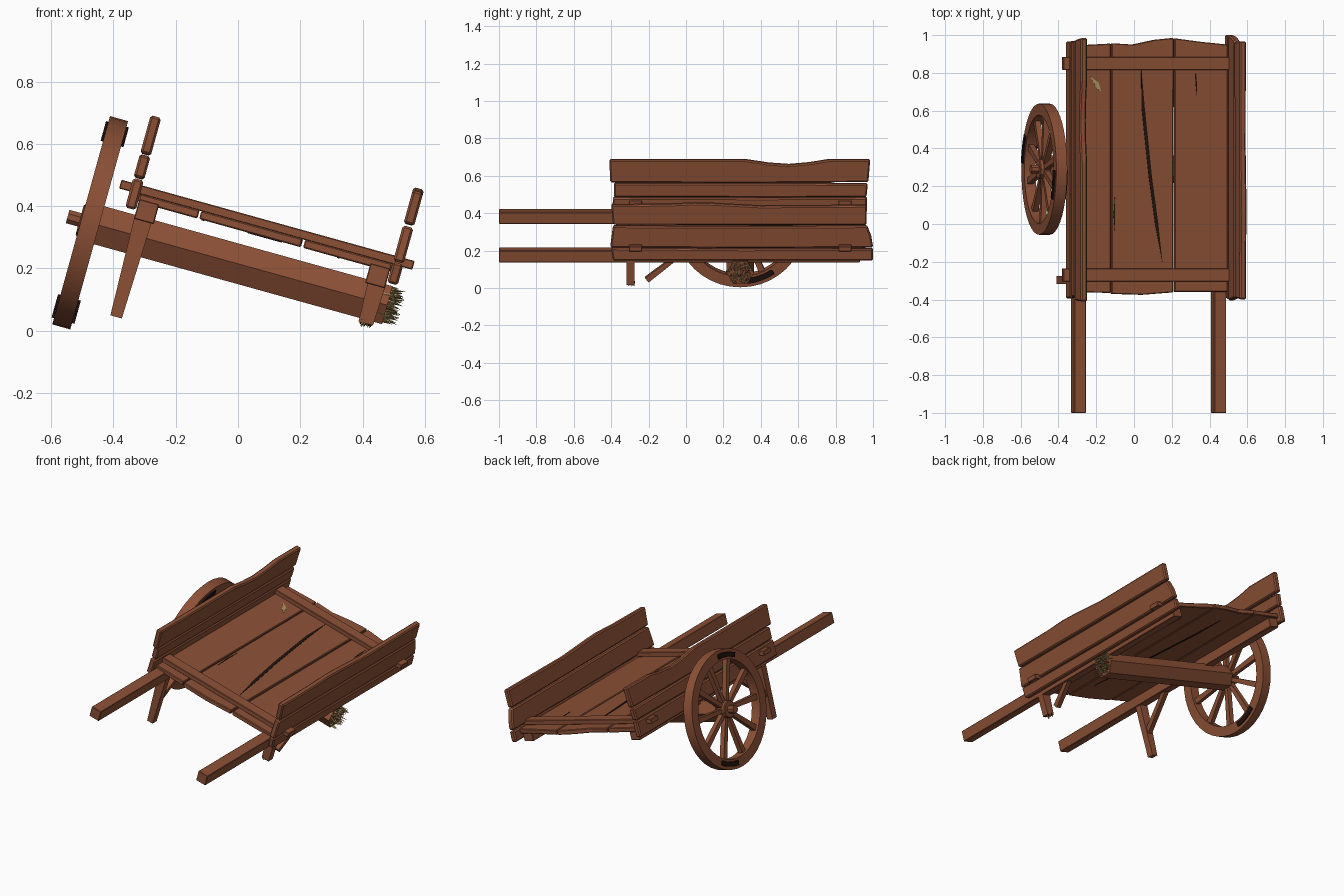
import bpy, bmesh, math, random
from mathutils import Matrix, Vector

if "Cube" in bpy.data.objects:
    bpy.data.objects.remove(bpy.data.objects["Cube"])

random.seed(4)
TILT = Matrix.Rotation(math.radians(15.5), 4, 'Y')   # cart leans on its broken side


def material(name, rgb):
    m = bpy.data.materials.new(name)
    m.diffuse_color = (*rgb, 1)
    m.use_nodes = True
    m.node_tree.nodes["Principled BSDF"].inputs["Base Color"].default_value = m.diffuse_color
    return m


WOOD = material("brown_wood", (0.262, 0.080, 0.037))
STRAW = material("pale_splinter", (0.42, 0.31, 0.12))
DARK = material("dark_crack", (0.014, 0.006, 0.004))


def finish(name, bm, mat, bevel=0.0):
    bmesh.ops.recalc_face_normals(bm, faces=bm.faces)
    me = bpy.data.meshes.new(name)
    bm.to_mesh(me)
    bm.free()
    me.transform(TILT)
    me.materials.append(mat)
    ob = bpy.data.objects.new(name, me)
    bpy.context.collection.objects.link(ob)
    if bevel:
        b = ob.modifiers.new("bevel", 'BEVEL')
        b.width, b.segments, b.limit_method = bevel, 1, 'ANGLE'
        b.angle_limit = math.radians(40)
    return ob


def prism(name, pts, axis, lo, hi, mat=WOOD, bevel=0.0):
    """Extrude a 2D outline along an axis, from lo to hi."""
    put = {'x': lambda p, t: (t, p[0], p[1]),
           'y': lambda p, t: (p[0], t, p[1]),
           'z': lambda p, t: (p[0], p[1], t)}[axis]
    bm = bmesh.new()
    a = [bm.verts.new(put(p, lo)) for p in pts]
    b = [bm.verts.new(put(p, hi)) for p in pts]
    bm.faces.new(a)
    bm.faces.new(b)
    n = len(pts)
    for i in range(n):
        bm.faces.new((a[i], a[(i + 1) % n], b[(i + 1) % n], b[i]))
    return finish(name, bm, mat, bevel)


def box(name, x, y, z, mat=WOOD, bevel=0.0):
    return prism(name, [(x[0], z[0]), (x[1], z[0]), (x[1], z[1]), (x[0], z[1])], 'y', *y, mat, bevel)


def circle(r, n, phase=0.0, c=(0, 0)):
    return [(c[0] + r * math.cos(phase + i * math.tau / n),
             c[1] + r * math.sin(phase + i * math.tau / n)) for i in range(n)]


def strip(name, path, w, z):
    """Thin dark crack plate that tapers to a point at both ends."""
    mid = path[1:-1]
    pts = [path[0]] + [(x + w, y) for x, y in mid] + [path[-1]] + [(x - w, y) for x, y in reversed(mid)]
    return prism(name, pts, 'z', *z, DARK)


def splinters(name, count, base, spread, direction, length, mat):
    """Cluster of thin random spikes."""
    bm = bmesh.new()
    for _ in range(count):
        off = Vector([random.uniform(-s, s) for s in spread])
        if spread[0] == 0 and off.length > spread[1]:
            off *= spread[1] / off.length
        d = Vector(direction) + Vector([random.uniform(-.18, .18) for _ in range(3)])
        L = random.uniform(*length)
        rot = d.to_track_quat('Z', 'Y').to_matrix().to_4x4()
        m = Matrix.Translation(Vector(base) + off) @ rot @ Matrix.Translation((0, 0, L / 2))
        bmesh.ops.create_cone(bm, cap_ends=True, segments=4, radius1=0.008, radius2=0, depth=L, matrix=m)
    return finish(name, bm, mat)


# Floor planks, with slightly uneven ends
prism("floor_plank_left", [(-.42, -.36), (-.222, -.365), (-.222, .955), (-.42, .945)], 'z', .312, .340, bevel=.004)
prism("floor_plank_middle", [(-.216, -.37), (-.05, -.375), (.121, -.362), (.123, .985), (.02, .975),
                             (-.1, .95), (-.216, .957)], 'z', .312, .340, bevel=.004)
prism("floor_plank_right", [(.13, -.36), (.42, -.36), (.42, .95), (.27, .965), (.13, .983)], 'z', .312, .340, bevel=.004)

# Cracks in the floor
for z in ((.3395, .342), (.310, .3125)):
    strip("floor_crack", [(-.055, .83), (-.045, .62), (-.005, .25), (.03, 0), (.061, -.2)], .009, z)
    strip("floor_crack_small", [(-.2, .14), (-.203, .05), (-.198, -.06)], .004, z)
    strip("floor_crack_right", [(.245, .8), (.248, .74), (.25, .68)], .004, z)
prism("floor_straw_patch", [(-.335, .78), (-.29, .75), (-.275, .7), (-.3, .72)], 'z', .3395, .342, STRAW)

# Cross bars pinned through the side walls
for name, y in (("back_cross_bar", (.815, .885)), ("front_cross_bar", (-.305, -.235))):
    box(name, (-.49, .487), y, (.338, .367), bevel=.003)

# Handles run the whole length under the floor
for side, s in (("left", -1), ("right", 1)):
    box(side + "_handle", sorted((s * .352, s * .418)), (-1, .93), (.257, .323), bevel=.003)

# Side walls of three boards; upper outlines are given per board as (y, z)
walls = {
    "left": [
        [(-.395, .285), (.965, .285), (.968, .383), (.4, .380), (-.39, .383)],
        [(-.385, .388), (.5, .385), (.965, .388), (.972, .458), (.5, .463), (-.385, .462)],
        [(-.405, .468), (.3, .465), (.975, .470), (.985, .592), (.76, .592), (.66, .575), (.55, .565),
         (.44, .573), (.32, .592), (-.41, .592)]],
    "right": [
        [(-.39, .277), (1.0, .277), (1.0, .342), (.3, .340), (-.4, .346)],
        [(-.405, .350), (.4, .347), (1.0, .350), (.99, .41), (.968, .468), (.3, .466), (-.39, .468)],
        [(-.39, .476), (.965, .474), (.967, .582), (.4, .578), (.15, .592), (.05, .595), (-.1, .588), (-.4, .585)]],
}
for side, s in (("left", -1), ("right", 1)):
    for i, outline in enumerate(walls[side]):
        prism(f"{side}_wall_board_{i + 1}", outline, 'x', *sorted((s * .420, s * .455)), bevel=.007)

# Legs with diagonal braces; the right pair is snapped short
for side, s, foot, brace in (("left", -1, -.062, 0.0), ("right", 1, .132, .35)):
    w = .019 if side == "left" else .024
    c = s * .389
    prism(side + "_leg", [(c - w, foot), (c + w, foot), (c + .029, .265), (c - .029, .265)], 'y', -.317, -.275)
    y0, z0 = -.30 + .23 * brace, .085 + .2 * brace
    prism(side + "_brace", [(y0, z0 + .012), (y0 + .02, z0 - .012), (-.055, .262), (-.092, .265)], 'x',
          c - .016, c + .016)
splinters("leg_splinters", 14, (.389, -.296, .142), (.02, .017, 0), (0, 0, -1), (.015, .025), STRAW)
splinters("leg_splinters_dark", 8, (.389, -.296, .142), (.02, .017, 0), (0, 0, -1), (.015, .025), DARK)

# Axle beam, snapped at the right end
HUB = (.29, .207)
prism("axle_beam", circle(.073, 6, 0, HUB), 'x', -.53, .44)
prism("axle_pin", circle(.024, 8, math.pi / 8, HUB), 'x', -.625, -.5)
splinters("axle_splinters", 90, (.415, *HUB), (0, .058, .056), (1, 0, 0), (.04, .078), STRAW)
splinters("axle_splinters_wood", 30, (.415, *HUB), (0, .056, .054), (1, 0, 0), (.04, .07), WOOD)

# Wheel: rim, hub and ten spokes
bm = bmesh.new()
N = 40
rings = []
for x, r in ((-.58, .287), (-.58, .347), (-.52, .347), (-.52, .287)):
    rings.append([bm.verts.new((x, *p)) for p in circle(r, N, 0, HUB)])
for k in range(4):
    a, b = rings[k], rings[(k + 1) % 4]
    for i in range(N):
        j = (i + 1) % N
        bm.faces.new((a[i], a[j], b[j], b[i]))
rim = finish("wheel_rim", bm, WOOD)
for ob in bpy.context.selected_objects:
    ob.select_set(False)
rim.select_set(True)
bpy.context.view_layer.objects.active = rim
bpy.ops.object.shade_smooth_by_angle(angle=math.radians(30))
prism("wheel_hub", circle(.052, 12, 0, HUB), 'x', -.585, -.515, bevel=.004)


def polar(r, t, w=0.0):
    return (HUB[0] + r * math.cos(t) - w * math.sin(t), HUB[1] + r * math.sin(t) + w * math.cos(t))


for i in range(10):
    t = i * math.tau / 10 + .1
    prism(f"wheel_spoke_{i + 1}", [polar(.04, t, -.012), polar(.295, t, -.017),
                                   polar(.295, t, .017), polar(.04, t, .012)], 'x', -.565, -.535)

# Dark worn patches on both faces of the rim
for deg in (105, -70):
    arc = [math.radians(deg + d) for d in (-14, -7, 0, 7, 14)]
    pts = [polar(.328, t) for t in arc] + [polar(.300, t) for t in reversed(arc)]
    for x in ((-.588, -.579), (-.521, -.512)):
        prism("rim_worn_patch", pts, 'x', *x, DARK)
